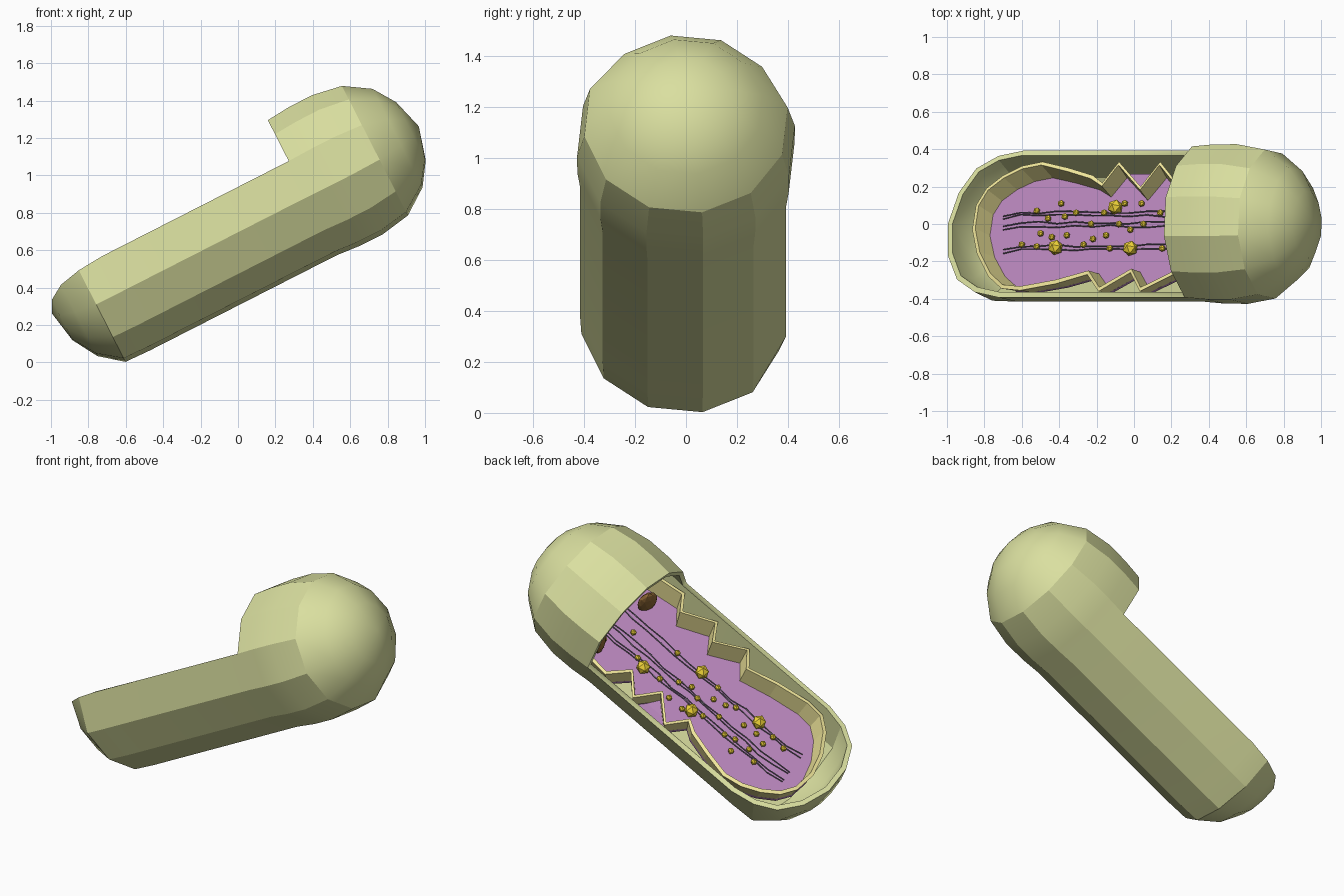
import bpy, bmesh, random
from math import sin, cos, radians
from mathutils import Matrix, Vector

if "Cube" in bpy.data.objects:
    bpy.data.objects.remove(bpy.data.objects["Cube"])

random.seed(4)
# Local frame: x along the capsule, z out of the cut; rolled, then pitched up
ROLL = radians(21)
FRAME = (Matrix.Translation((-0.311, 0, 0.611)) @ Matrix.Rotation(radians(-27), 4, 'Y')
         @ Matrix.Rotation(-ROLL, 4, 'X'))


def local(x, y, h):
    """Point at local height h that appears at plan position x, y."""
    yl = (y - h * sin(ROLL)) / cos(ROLL)
    v = h * cos(ROLL) - yl * sin(ROLL)
    return Vector(((x + 0.311 + 0.454 * v) / 0.891, yl, h))


def mat(name, c):
    m = bpy.data.materials.new(name)
    m.diffuse_color = (*c, 1)
    m.use_nodes = True
    m.node_tree.nodes["Principled BSDF"].inputs["Base Color"].default_value = m.diffuse_color
    return m


OLIVE = mat("olive", (0.70, 0.74, 0.35))
CREAM = mat("cream", (0.88, 0.80, 0.33))
PURPLE = mat("purple", (0.46, 0.23, 0.48))
GOLD = mat("gold", (0.88, 0.66, 0.04))
GREY = mat("dark_grey", (0.16, 0.14, 0.19))
BROWN = mat("brown", (0.30, 0.15, 0.04))


def add(name, bm, material, thick=0):
    me = bpy.data.meshes.new(name)
    bm.to_mesh(me)
    bm.free()
    ob = bpy.data.objects.new(name, me)
    bpy.context.collection.objects.link(ob)
    me.materials.append(material)
    ob.matrix_world = FRAME
    if thick:
        s = ob.modifiers.new("wall", 'SOLIDIFY')
        s.thickness, s.offset = thick, -1
    return ob


# Outer shell: twelve-sided capsule, upper half open except over the far end
N, CUT, SEAM_L, SEAM_R = 12, 0.73, -0.535, 1.166
rings = [(-0.735, 0.18), (-0.655, 0.318), (SEAM_L, 0.415), (-0.39, 0.42), (CUT, 0.42),
         (0.86, 0.431), (1.0, 0.432), (SEAM_R, 0.403), (1.304, 0.303), (1.385, 0.18)]
bm = bmesh.new()
OPEN = range(3, 9)      # facets removed where the shell is cut away
vs = []
for u, r in rings:
    vs.append([])
    for k in range(N):
        rr = r
        if k in (5, 6, 7, 8) and u > 0:
            rr -= 0.019 if u < 1.2 else 0.008
        if k in (3, 9) and u == SEAM_L:
            rr -= 0.025
        a = radians(30 * k)
        vs[-1].append(bm.verts.new((u, rr * sin(a), -rr * cos(a))))
tips = bm.verts.new((-0.768, 0, 0)), bm.verts.new((1.434, 0, 0))
for k in range(N):
    n = (k + 1) % N
    for i in range(len(rings) - 1):
        if rings[i][0] >= CUT or k not in OPEN:
            bm.faces.new((vs[i][k], vs[i][n], vs[i + 1][n], vs[i + 1][k]))
    if k not in OPEN:
        bm.faces.new((tips[0], vs[0][n], vs[0][k]))
    bm.faces.new((vs[-1][k], vs[-1][n], tips[1]))
for f in bm.faces:
    f.smooth = True
for e in bm.edges:      # crisp long edges and seams, smooth ends
    (a, b) = sorted(v.co.x for v in e.verts)
    along = b - a > 0.01 and a > SEAM_L - 0.01 and b < SEAM_R + 0.01
    seam = b - a < 0.01 and min(abs(a - SEAM_L), abs(a - SEAM_R)) < 0.01
    if along or seam or e.is_boundary:
        e.smooth = False
bmesh.ops.delete(bm, geom=[v for v in bm.verts if not v.link_faces], context='VERTS')
add("outer_shell", bm, OLIVE, 0.03)

# Inner membrane: leaning wall with rounded ends and zigzag folds on the sides
TOP, FLOOR = -0.025, -0.13
plan_pos = [(-.865, -.03), (-.845, .10), (-.79, .19), (-.70, .26), (-.60, .31), (-.49, .333),
            (-.35, .30), (-.22, .26), (-.17, .22), (-.08, .333), (.035, .20), (.14, .333),
            (.23, .22), (.33, .333)]
plan_neg = [(.26, -.36), (.21, -.27), (.03, -.36), (-.02, -.26), (-.19, -.36), (-.25, -.27),
            (-.42, -.32), (-.61, -.355), (-.71, -.345), (-.78, -.28), (-.84, -.16)]
far_end = [(0.95, 0.34), (1.10, 0.28), (1.20, 0.17), (1.25, 0.0),
           (1.20, -0.17), (1.10, -0.28), (0.95, -0.34)]
outline = ([local(*p, TOP) for p in plan_pos] + [Vector((*p, TOP)) for p in far_end]
           + [local(*p, TOP) for p in plan_neg])


def low(p, h):
    s = (TOP - h) / (TOP - FLOOR)
    return Vector((0.31 + (p.x - 0.31) * (1 - 0.035 * s), p.y * (1 - 0.08 * s), h))


bm = bmesh.new()
up = [bm.verts.new(p) for p in outline]
dn = [bm.verts.new(low(p, FLOOR - 0.02)) for p in outline]
for i in range(len(outline)):
    j = (i + 1) % len(outline)
    bm.faces.new((up[i], up[j], dn[j], dn[i]))
add("inner_membrane", bm, CREAM, 0.022)

# Matrix floor inside the membrane
bm = bmesh.new()
f = bm.faces.new([bm.verts.new(low(p, FLOOR)) for p in reversed(outline)])
bmesh.ops.triangulate(bm, faces=[f])
add("matrix_floor", bm, PURPLE, 0.02)

# Wavy filaments lying on the floor, in pairs
cu = bpy.data.curves.new("filaments", 'CURVE')
cu.dimensions = '3D'
cu.bevel_depth, cu.bevel_resolution = 0.004, 1
cu.use_fill_caps = True
for y in (0.063, 0.045, 0.008, -0.012, -0.115, -0.138):
    sp = cu.splines.new('POLY')
    sp.points.add(14)
    for i, p in enumerate(sp.points):
        y0 = y + random.uniform(-0.007, 0.007) - (0.018 if i == 0 else 0)
        h = FLOOR + 0.018 + random.uniform(-0.006, 0.006)
        p.co = (*local(-0.70 + i * 0.096, y0, h), 1)
cu.materials.append(GREY)
ob = bpy.data.objects.new("filaments", cu)
bpy.context.collection.objects.link(ob)
ob.matrix_world = FRAME


# Granules: small and large gold beads, placed from plan positions
def beads(name, pts, r, h):
    bm = bmesh.new()
    for p in pts:
        bmesh.ops.create_icosphere(bm, subdivisions=1, radius=r,
                                   matrix=Matrix.Translation(local(*p, h)))
    add(name, bm, GOLD)


small = [(-.52, .07), (-.39, .11), (-.05, .11), (.04, .11), (-.46, .03), (-.37, .04),
         (-.31, .06), (-.16, .06), (.14, .06), (-.23, 0), (-.08, 0), (.05, 0), (-.02, -.03),
         (-.50, -.05), (-.44, -.07), (-.36, -.06), (-.22, -.08), (-.15, -.06), (-.60, -.11),
         (-.52, -.12), (-.27, -.11), (-.13, -.13), (.15, -.13), (.3, .05), (.4, -.05), (.5, .1)]
beads("small_granules", small, 0.019, FLOOR + 0.02)
beads("large_granules", [(-.42, -.125), (-.1, .09), (-.02, -.13), (.24, .08)],
      0.042, FLOOR + 0.03)

# Brown folds standing just inside the covered end
bm = bmesh.new()
for s in (-1, 1):
    for u, tilt in ((0.82, 25), (0.96, -20)):
        m = (Matrix.Translation((u, s * 0.2, FLOOR + 0.06))
             @ Matrix.Rotation(radians(s * tilt), 4, 'Z')
             @ Matrix.Diagonal((0.03, 0.06, 0.09, 1)))
        bmesh.ops.create_icosphere(bm, subdivisions=2, radius=1, matrix=m)
add("inner_folds", bm, BROWN)
